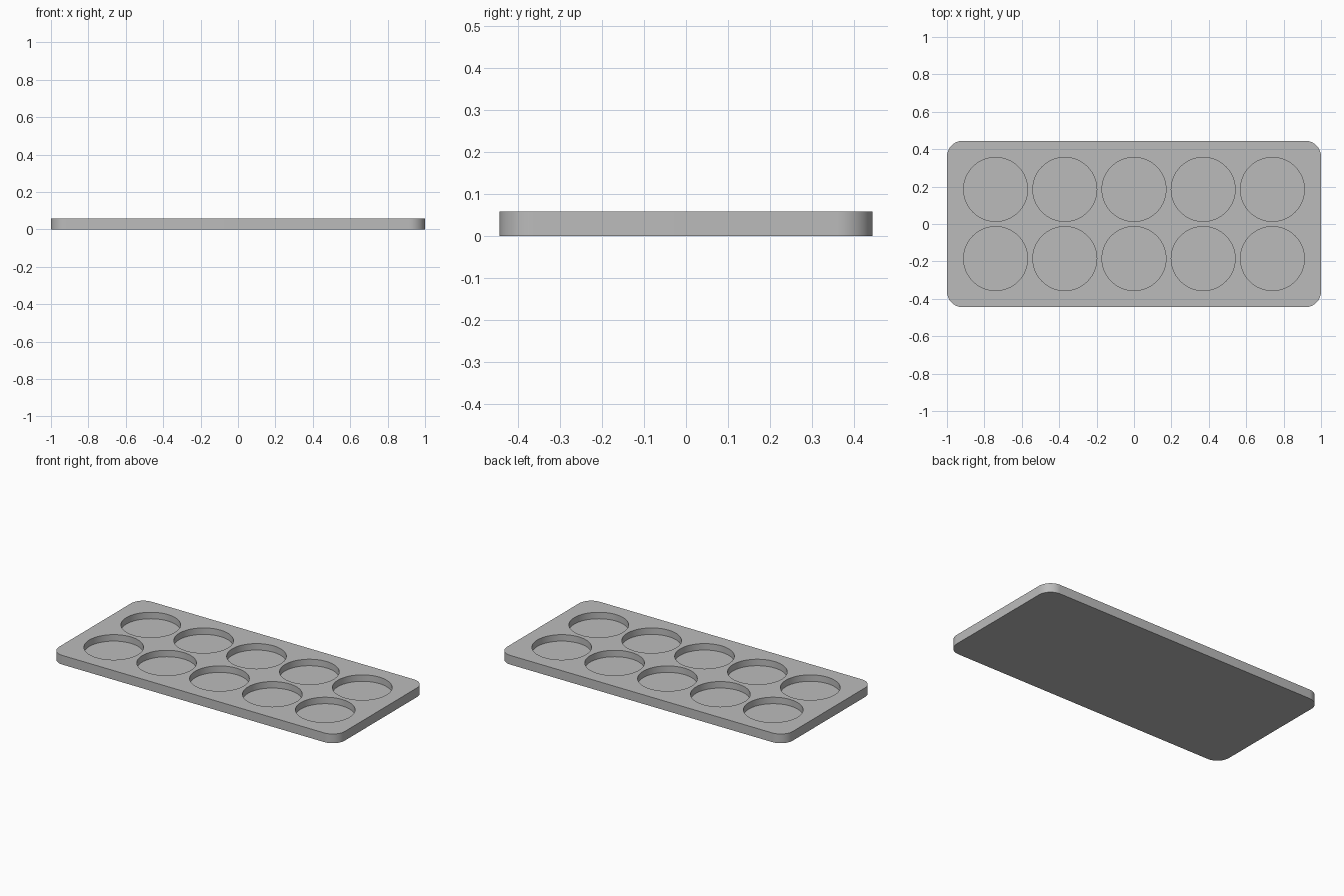
import bpy
import bmesh
from math import radians, sin, cos

WIDTH, DEPTH, HEIGHT = 2.0, 0.89, 0.058
CORNER = 0.085
WELL_RADIUS, WELL_FLOOR, PITCH = 0.171, 0.017, 0.37

if "Cube" in bpy.data.objects:
    bpy.data.objects.remove(bpy.data.objects["Cube"], do_unlink=True)

grey = bpy.data.materials.new("plain grey")
grey.use_nodes = True
colour = (0.5, 0.5, 0.5, 1.0)
grey.diffuse_color = colour
grey.node_tree.nodes["Principled BSDF"].inputs["Base Color"].default_value = colour


def prism(bm, outline, bottom, top):
    """Extrude a closed outline upwards into a solid."""
    face = bm.faces.new([bm.verts.new((x, y, bottom)) for x, y in outline])
    result = bmesh.ops.extrude_face_region(bm, geom=[face], use_keep_orig=True)
    verts = [v for v in result["geom"] if isinstance(v, bmesh.types.BMVert)]
    bmesh.ops.translate(bm, verts=verts, vec=(0, 0, top - bottom))


def arc(cx, cy, radius, start, sweep, steps):
    angles = [radians(start + sweep * i / steps) for i in range(steps + 1)]
    return [(cx + radius * cos(a), cy + radius * sin(a)) for a in angles]


def finish(bm, name):
    bmesh.ops.recalc_face_normals(bm, faces=bm.faces)
    mesh = bpy.data.meshes.new(name)
    bm.to_mesh(mesh)
    bm.free()
    mesh.materials.append(grey)
    obj = bpy.data.objects.new(name, mesh)
    bpy.context.collection.objects.link(obj)
    return obj


# Rounded rectangular slab
bm = bmesh.new()
outline = []
for i, (sx, sy) in enumerate([(1, 1), (-1, 1), (-1, -1), (1, -1)]):
    cx, cy = sx * (WIDTH / 2 - CORNER), sy * (DEPTH / 2 - CORNER)
    outline += arc(cx, cy, CORNER, 90 * i, 90, 16)
prism(bm, outline, 0, HEIGHT)
tray = finish(bm, "tray")

# Cutters for two rows of five round wells
bm = bmesh.new()
for column in range(-2, 3):
    for row in (-0.5, 0.5):
        circle = arc(column * PITCH, row * PITCH, WELL_RADIUS, 0, 360, 64)[:-1]
        prism(bm, circle, WELL_FLOOR, HEIGHT + 0.05)
cutter = finish(bm, "well_cutter")
cutter.hide_render = True

# Cut the wells, then bake the result and drop the cutter
cut = tray.modifiers.new("wells", 'BOOLEAN')
cut.operation = 'DIFFERENCE'
cut.solver = 'EXACT'
cut.object = cutter
bpy.context.view_layer.objects.active = tray
bpy.ops.object.select_all(action='DESELECT')
tray.select_set(True)
bpy.ops.object.modifier_apply(modifier=cut.name)
bpy.data.objects.remove(cutter, do_unlink=True)

# Smooth curved walls, crisp rims
bpy.ops.object.shade_smooth_by_angle(angle=radians(30))
